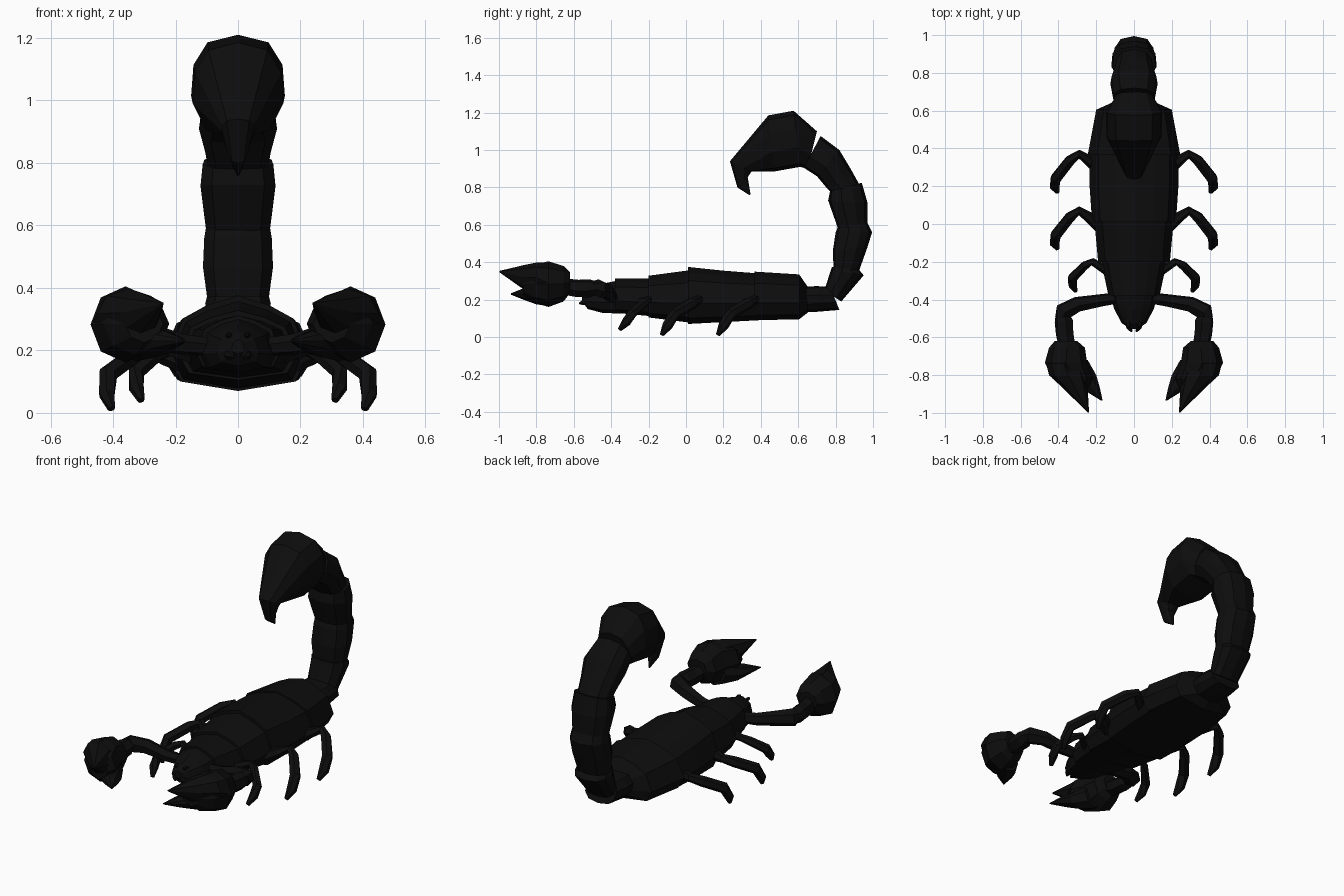
import bpy, bmesh, math
from mathutils import Vector

black = bpy.data.materials.new("matte black shell")
black.diffuse_color = (0.004, 0.004, 0.004, 1)

# Half cross-section of a shell plate: (fraction of half width, fraction from belly to back)
SHELL = [(0, 1), (.45, .9), (.8, .76), (1, .36), (.83, .1), (0, 0)]
SHELL += [(-x, f) for x, f in SHELL[-2:0:-1]]
# Rounder section for tail segments
TAIL = [(0, 1), (.65, .92), (.95, .68), (1, .35), (.7, .06), (0, 0)]
TAIL += [(-x, f) for x, f in TAIL[-2:0:-1]]


def loft(name, rings):
    """Skin a list of equal-sized point rings and cap both ends."""
    bm = bmesh.new()
    loops = [[bm.verts.new(p) for p in ring] for ring in rings]
    n = len(loops[0])
    for a, b in zip(loops, loops[1:]):
        for i in range(n):
            j = (i + 1) % n
            bm.faces.new((a[i], a[j], b[j], b[i]))
    bm.faces.new(loops[0])
    bm.faces.new(loops[-1])
    bmesh.ops.recalc_face_normals(bm, faces=bm.faces)
    mesh = bpy.data.meshes.new(name)
    bm.to_mesh(mesh)
    bm.free()
    mesh.materials.append(black)
    obj = bpy.data.objects.new(name, mesh)
    bpy.context.collection.objects.link(obj)
    return obj


def shell(name, sections):
    """Body plate from (y, half width, belly z, back z) sections."""
    return loft(name, [[(w * x, y, zb + (zt - zb) * f) for x, f in SHELL]
                       for y, w, zb, zt in sections])


def tail(name, sections):
    """Tail segment from (outer y, outer z, inner y, inner z, half width) sections."""
    return loft(name, [[(w * x, iy + (oy - iy) * f, iz + (oz - iz) * f) for x, f in TAIL]
                       for oy, oz, iy, iz, w in sections])


def tube(name, side, path, sides=6):
    """Tapered limb through (x, y, z, radius) points."""
    pts = [Vector(p[:3]) for p in path]
    rings = []
    for i, p in enumerate(pts):
        t = (pts[min(i + 1, len(pts) - 1)] - pts[max(i - 1, 0)]).normalized()
        u = t.cross(Vector((0.3, 0.2, 1))).normalized()
        v = u.cross(t)
        ring = []
        for k in range(sides):
            a = 2 * math.pi * k / sides
            q = p + (u * math.cos(a) + v * math.sin(a)) * path[i][3]
            ring.append((q.x * side, q.y, q.z))
        rings.append(ring)
    return loft(name, rings)


def claw_part(name, side, sections, sides=8):
    """Claw piece from (y, centre x, centre z, half width, half height) sections."""
    angles = [2 * math.pi * k / sides for k in range(sides)]
    return loft(name, [[(side * (cx + rx * math.cos(a)), y, cz + rz * math.sin(a))
                        for a in angles] for y, cx, cz, rx, rz in sections])


# Overlapping body plates
shell("rear_abdomen", [(.65, .10, .13, .27), (.605, .20, .095, .335), (.365, .245, .09, .35)])
shell("middle_abdomen", [(.39, .235, .09, .34), (.20, .235, .08, .355), (.01, .222, .07, .375)])
shell("front_abdomen", [(.04, .212, .075, .36), (-.20, .19, .105, .328)])
shell("thorax", [(-.17, .18, .11, .313), (-.38, .135, .13, .312)])
shell("head", [(-.35, .13, .125, .305), (-.45, .105, .13, .285),
               (-.525, .065, .15, .262), (-.555, .02, .19, .235)])

# Curved tail, base to tip
tail("tail_segment_1", [(.60, .13, .60, .27, .10), (.70, .135, .70, .272, .112),
                        (.82, .145, .77, .27, .10)])
tail("tail_segment_2", [(.83, .19, .74, .25, .09), (.95, .33, .775, .36, .105),
                        (.925, .36, .78, .375, .10)])
tail("tail_segment_3", [(.92, .34, .79, .34, .095), (.97, .48, .785, .46, .112),
                        (.995, .56, .80, .56, .108), (.97, .61, .82, .605, .10)])
tail("tail_segment_4", [(.97, .58, .82, .56, .10), (.97, .72, .76, .73, .12),
                        (.94, .825, .77, .78, .113)])
tail("tail_segment_5", [(.93, .81, .79, .76, .095), (.88, .90, .75, .80, .105),
                        (.82, 1.0, .70, .86, .125), (.72, 1.075, .63, .905, .11)])
tail("stinger_bulb", [(.70, 1.10, .65, .90, .10), (.575, 1.21, .61, .91, .15),
                      (.44, 1.185, .47, .885, .145), (.235, .94, .35, .885, .055),
                      (.275, .80, .33, .855, .03), (.34, .758, .345, .765, .004)])

for side, tag in ((1, "right"), (-1, "left")):
    # Walking legs
    for pos, dy in (("rear", .30), ("middle", 0)):
        tube(f"{pos}_leg_{tag}", side,
             [(.18, dy - .02, .16, .03), (.23, dy + .03, .18, .03), (.29, dy + .07, .20, .024),
              (.34, dy + .035, .18, .03), (.415, dy - .06, .125, .031),
              (.42, dy - .10, .06, .028), (.405, dy - .13, .012, .012)])
    tube(f"front_leg_{tag}", side,
         [(.14, -.25, .18, .025), (.22, -.20, .20, .02), (.26, -.22, .185, .024),
          (.325, -.285, .13, .027), (.325, -.32, .08, .025), (.31, -.355, .04, .012)])

    # Pincer arm
    tube(f"upper_arm_{tag}", side,
         [(.08, -.39, .21, .03), (.18, -.405, .22, .034), (.30, -.425, .25, .042),
          (.375, -.465, .26, .05), (.385, -.50, .265, .035)])
    tube(f"forearm_{tag}", side,
         [(.385, -.46, .26, .03), (.372, -.515, .26, .05), (.367, -.58, .26, .048),
          (.355, -.65, .27, .045)])

    # Pincer: palm with a high outer finger and a low inner finger
    claw_part(f"palm_{tag}", side,
              [(-.62, .36, .29, .06, .055), (-.655, .355, .285, .095, .095),
               (-.735, .36, .283, .112, .122), (-.82, .325, .285, .105, .10),
               (-.87, .30, .285, .06, .06)])
    claw_part(f"outer_finger_{tag}", side,
              [(-.74, .37, .29, .095, .11), (-.80, .35, .318, .10, .08),
               (-.87, .31, .32, .065, .064), (-.997, .242, .35, .004, .004)])
    claw_part(f"inner_finger_{tag}", side,
              [(-.72, .325, .24, .08, .075), (-.80, .28, .225, .08, .05),
               (-.87, .23, .23, .05, .03), (-.935, .17, .23, .004, .004)])

    # Mouth pincer and eye bump
    tube(f"mouth_pincer_{tag}", side,
         [(.03, -.51, .19, .022), (.025, -.55, .185, .015), (.012, -.57, .18, .005)])
    tube(f"eye_{tag}", side,
         [(.028, -.51, .245, .012), (.03, -.54, .25, .010), (.03, -.55, .25, .004)])
